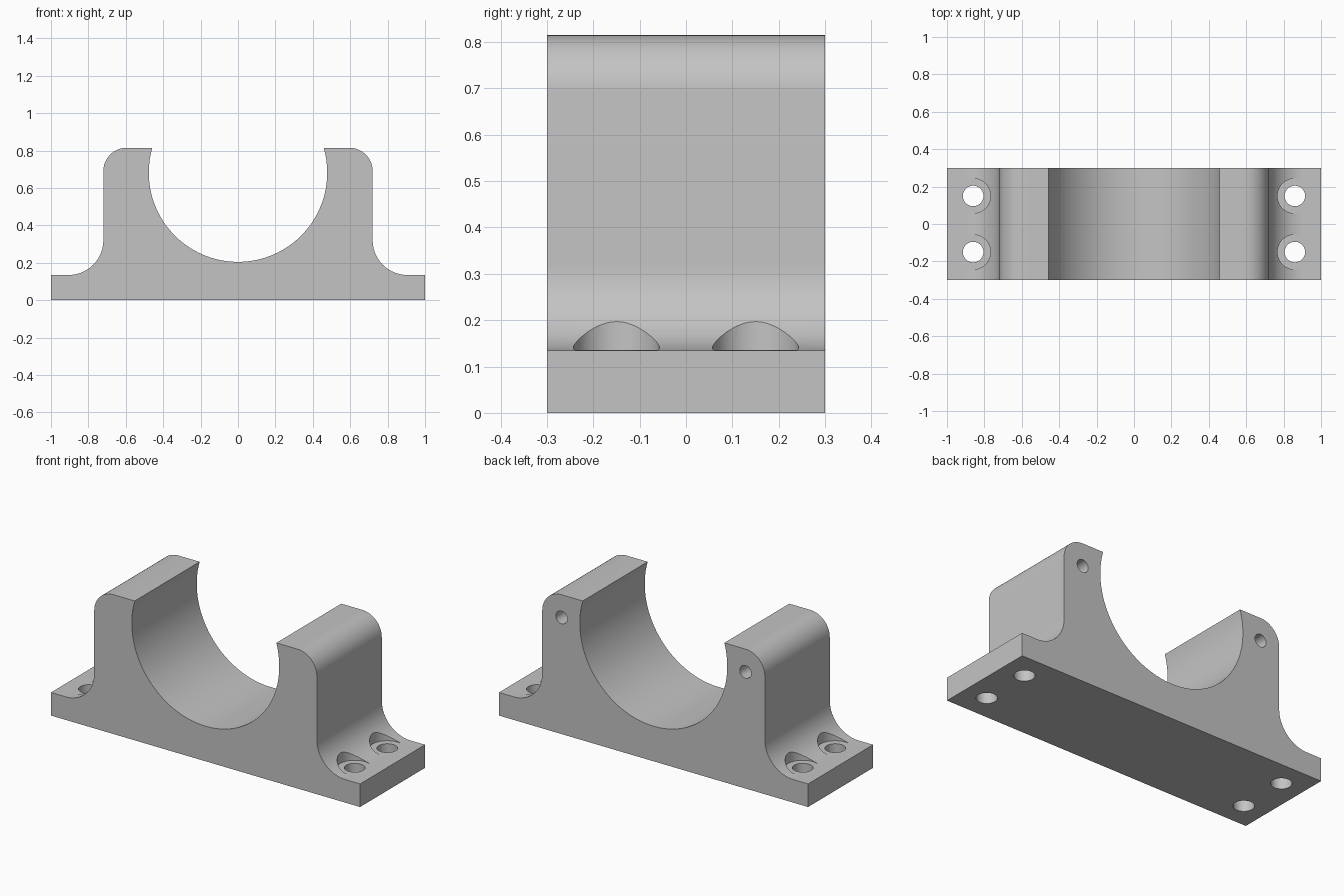
import bpy, bmesh
from math import sin, cos, pi, asin
from mathutils import Matrix, Vector

cube = bpy.data.objects.get("Cube")
if cube:
    bpy.data.objects.remove(cube)

DEPTH, HEIGHT, FOOT = 0.6, 0.815, 0.135
WALL, BORE_R, BORE_Z = 0.72, 0.477, 0.682
CORNER, FILLET = 0.125, 0.185

steel = bpy.data.materials.new("plain grey")
steel.use_nodes = True
grey = (0.55, 0.55, 0.55, 1)
steel.diffuse_color = grey
steel.node_tree.nodes["Principled BSDF"].inputs["Base Color"].default_value = grey


def arc(cx, cz, r, start, end, n):
    angles = [start + (end - start) * i / n for i in range(n + 1)]
    return [(cx + r * cos(a), cz + r * sin(a)) for a in angles]


def add_object(name, bm):
    bmesh.ops.recalc_face_normals(bm, faces=bm.faces)
    mesh = bpy.data.meshes.new(name)
    bm.to_mesh(mesh)
    bm.free()
    ob = bpy.data.objects.new(name, mesh)
    bpy.context.collection.objects.link(ob)
    return ob


def cylinders(name, centres, r, length, turn=Matrix()):
    bm = bmesh.new()
    for c in centres:
        bmesh.ops.create_cone(bm, cap_ends=True, segments=48, radius1=r, radius2=r,
                              depth=length, matrix=Matrix.Translation(c) @ turn)
    return add_object(name, bm)


# Half outline of the block: foot, fillet, wall and rounded shoulder
half = [(1, 0), (1, FOOT)]
half += arc(WALL + FILLET, FOOT + FILLET, FILLET, -pi / 2, -pi, 20)
half += arc(WALL - CORNER, HEIGHT - CORNER, CORNER, 0, pi / 2, 16)

# Open bore between the two shoulders
lip = asin((HEIGHT - BORE_Z) / BORE_R)
bore = arc(0, BORE_Z, BORE_R, lip, -pi - lip, 72)
outline = half + bore + [(-x, z) for x, z in reversed(half)]

bm = bmesh.new()
face = bm.faces.new([bm.verts.new((x, -DEPTH / 2, z)) for x, z in outline])
side = bmesh.ops.extrude_face_region(bm, geom=[face])["geom"]
bmesh.ops.translate(bm, vec=(0, DEPTH, 0),
                    verts=[v for v in side if isinstance(v, bmesh.types.BMVert)])
block = add_object("bearing_block", bm)
block.data.materials.append(steel)

# Cutters: bolt seats, bolt holes and blind holes in the back
bolts = [(sx * 0.86, sy * 0.15) for sx in (-1, 1) for sy in (-1, 1)]
seat_z = FOOT + 0.0002
cutters = [
    cylinders("bolt_seat_cutter", [Vector((x, y, seat_z + 0.1)) for x, y in bolts], 0.093, 0.2),
    cylinders("bolt_hole_cutter", [Vector((x, y, 0.1)) for x, y in bolts], 0.055, 0.4),
    cylinders("back_hole_cutter", [Vector((s * 0.595, DEPTH / 2, BORE_Z)) for s in (-1, 1)],
              0.037, 0.5, Matrix.Rotation(pi / 2, 4, "X")),
]
bpy.ops.object.select_all(action="DESELECT")
bpy.context.view_layer.objects.active = block
block.select_set(True)
for cutter in cutters:
    mod = block.modifiers.new(cutter.name, "BOOLEAN")
    mod.operation, mod.solver, mod.object = "DIFFERENCE", "EXACT", cutter
    bpy.ops.object.modifier_apply(modifier=mod.name)
    bpy.data.objects.remove(cutter)

bpy.ops.object.shade_smooth_by_angle(angle=pi / 6)
